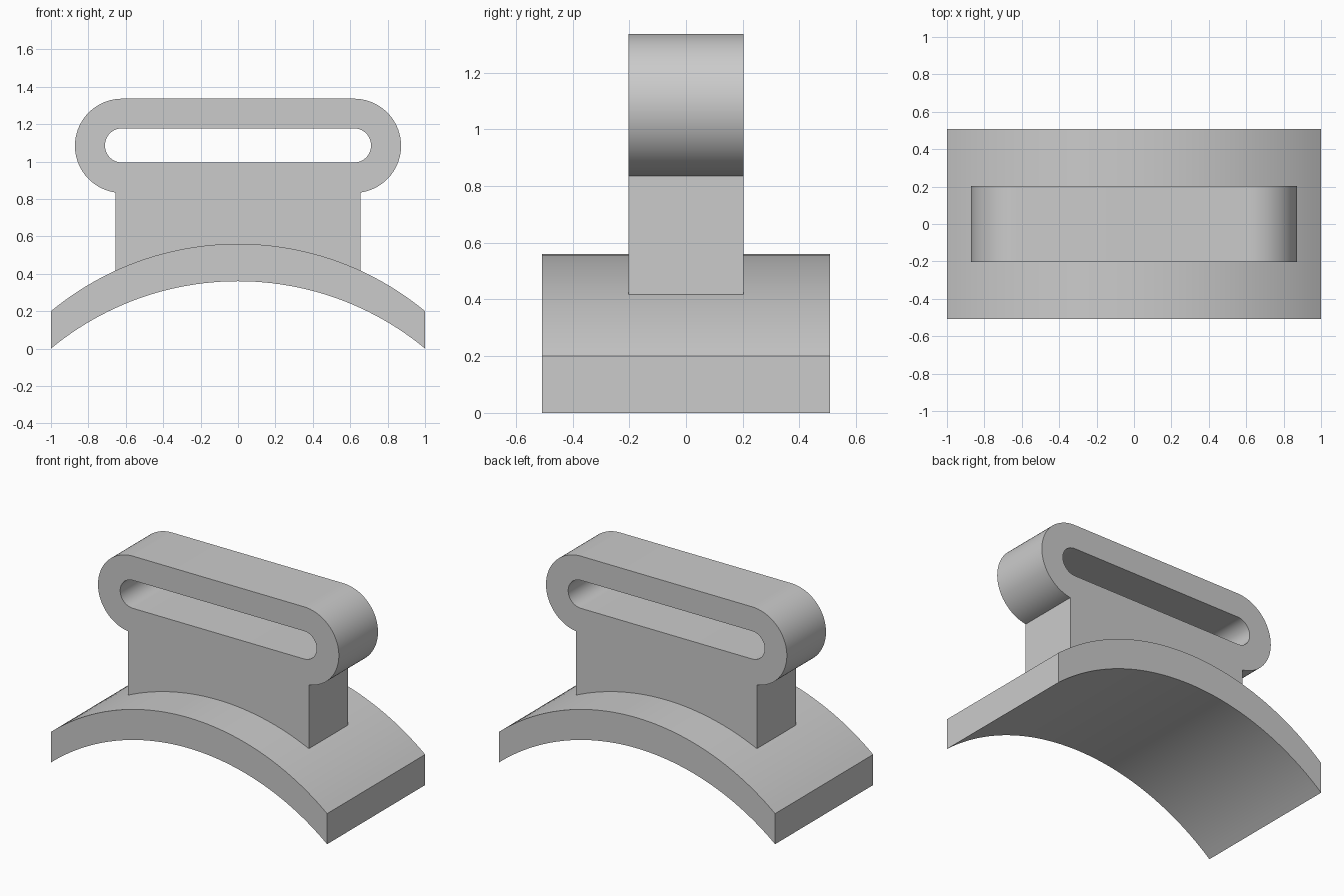
import bpy, bmesh
from math import sin, cos, asin, pi, radians, sqrt

cube = bpy.data.objects.get("Cube")
if cube:
    bpy.data.objects.remove(cube)

grey = bpy.data.materials.new("plain grey")
grey.use_nodes = True
colour = (0.6, 0.6, 0.6, 1)
grey.diffuse_color = colour
grey.node_tree.nodes["Principled BSDF"].inputs["Base Color"].default_value = colour


def arc(cx, cz, radius, start, end, steps):
    """Points along an arc in the x-z plane."""
    angles = [start + (end - start) * i / steps for i in range(steps + 1)]
    return [(cx + radius * cos(a), cz + radius * sin(a)) for a in angles]


def extruded(name, loops, half_depth):
    """Fill outlines (later ones are holes) and extrude them along y."""
    bm = bmesh.new()
    for loop in loops:
        verts = [bm.verts.new((x, -half_depth, z)) for x, z in loop]
        for a, b in zip(verts, verts[1:] + verts[:1]):
            bm.edges.new((a, b))
    bmesh.ops.triangle_fill(bm, edges=bm.edges[:], use_beauty=True, normal=(0, -1, 0))
    result = bmesh.ops.extrude_face_region(bm, geom=bm.faces[:], use_keep_orig=True)
    moved = [v for v in result["geom"] if isinstance(v, bmesh.types.BMVert)]
    bmesh.ops.translate(bm, verts=moved, vec=(0, 2 * half_depth, 0))
    bmesh.ops.recalc_face_normals(bm, faces=bm.faces[:])
    mesh = bpy.data.meshes.new(name)
    bm.to_mesh(mesh)
    bm.free()
    mesh.materials.append(grey)
    obj = bpy.data.objects.new(name, mesh)
    bpy.context.collection.objects.link(obj)
    bpy.ops.object.select_all(action="DESELECT")
    obj.select_set(True)
    bpy.context.view_layer.objects.active = obj
    bpy.ops.object.shade_smooth_by_angle(angle=radians(30))
    return obj


# Curved saddle base: the same arc above and below, with vertical ends
rise, thickness = 0.36, 0.2
radius = (1 + rise ** 2) / (2 * rise)
sweep = asin(1 / radius)


def saddle_arc(top, half_angle):
    return arc(0, top - radius, radius, pi / 2 + half_angle, pi / 2 - half_angle, 48)


under = saddle_arc(rise, sweep)
over = saddle_arc(rise + thickness, sweep)
extruded("saddle_base", [over + under[::-1]], 0.507)

# Upright web joined to a slotted strap loop, as one outline
web_x, end_x, loop_z, outer_r, slot_r = 0.655, 0.62, 1.084, 0.252, 0.0915
neck = asin((web_x - end_x) / outer_r)
foot = saddle_arc(rise + thickness - 0.01, asin(web_x / radius))
right_end = arc(end_x, loop_z, outer_r, neck - pi / 2, pi / 2, 32)
left_end = [(-x, z) for x, z in reversed(right_end)]
slot = (arc(end_x, loop_z + 0.002, slot_r, -pi / 2, pi / 2, 24)
        + arc(-end_x, loop_z + 0.002, slot_r, pi / 2, 3 * pi / 2, 24))
extruded("strap_loop", [foot + right_end + left_end, slot], 0.2025)
